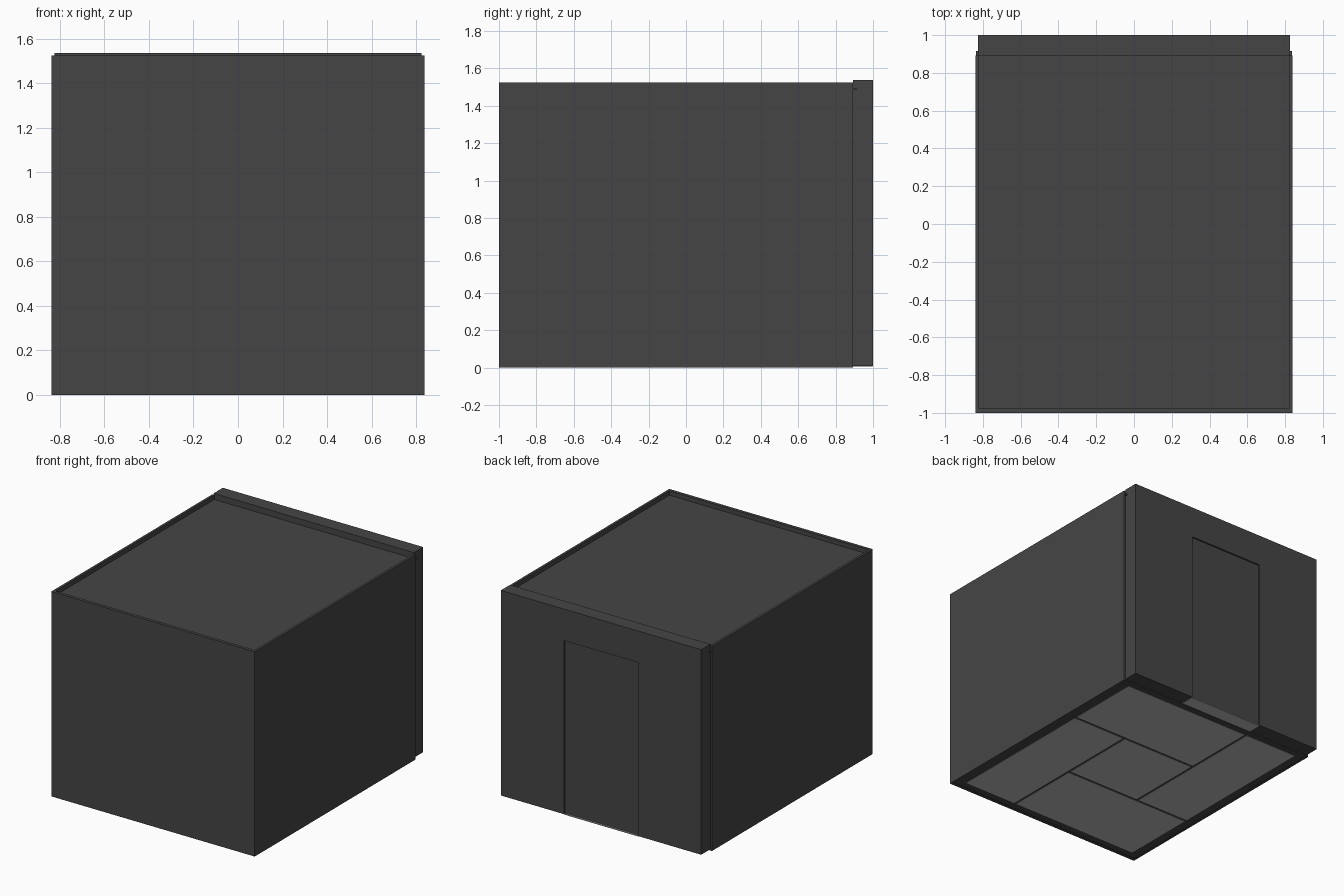
import bpy, bmesh

if "Cube" in bpy.data.objects:
    bpy.data.objects.remove(bpy.data.objects["Cube"])


def material(name, rgb):
    m = bpy.data.materials.new(name)
    m.diffuse_color = (*rgb, 1.0)
    m.use_nodes = True
    m.node_tree.nodes["Principled BSDF"].inputs["Base Color"].default_value = m.diffuse_color
    return m


DARK = material("charcoal panel", (0.06, 0.06, 0.06))
LIGHT = material("pale grey tile", (0.5, 0.5, 0.5))


def box(name, x, y, z, mat):
    """Axis-aligned box given by its (min, max) range on each axis."""
    bm = bmesh.new()
    bmesh.ops.create_cube(bm, size=1.0)
    for v in bm.verts:
        v.co = [r[0] if c < 0 else r[1] for c, r in zip(v.co, (x, y, z))]
    me = bpy.data.meshes.new(name)
    bm.to_mesh(me)
    bm.free()
    me.materials.append(mat)
    ob = bpy.data.objects.new(name, me)
    bpy.context.collection.objects.link(ob)
    return ob


def pair(name, x, y, z, mat):
    """Right-hand box and its mirror image."""
    box("right_" + name, x, y, z, mat)
    box("left_" + name, (-x[1], -x[0]), y, z, mat)


# Cabin walls
pair("side_wall", (0.82, 0.838), (-1.0, 0.892), (0, 1.525), DARK)
box("front_wall", (-0.82, 0.82), (-1.0, -0.976), (0, 1.525), DARK)

# Roof slab set a little below the wall tops, reaching past them at the back
box("roof", (-0.8375, 0.8375), (-0.99, 0.915), (1.486, 1.492), DARK)

# Floor slab with pinwheel tiles showing through
box("floor", (-0.82, 0.82), (-0.976, 0.892), (0.002, 0.018), DARK)
tiles = [
    ((-0.30, 0.756), (0.28, 0.843)),
    ((0.32, 0.756), (-0.92, 0.26)),
    ((-0.756, 0.30), (-0.92, -0.35)),
    ((-0.756, -0.32), (-0.33, 0.843)),
    ((-0.30, 0.30), (-0.33, 0.26)),
]
for i, (x, y) in enumerate(tiles):
    box(f"floor_tile_{i + 1}", x, y, (0, 0.02), LIGHT)

# Door end: posts, header, two leaves and sill
pair("door_post", (0.305, 0.825), (0.892, 1.0), (0.01, 1.302), DARK)
box("door_header", (-0.825, 0.825), (0.892, 1.0), (1.302, 1.537), DARK)
pair("door_leaf", (0.001, 0.305), (0.93, 0.988), (0.012, 1.302), DARK)
box("door_sill", (-0.305, 0.305), (0.892, 0.998), (0.006, 0.012), LIGHT)
